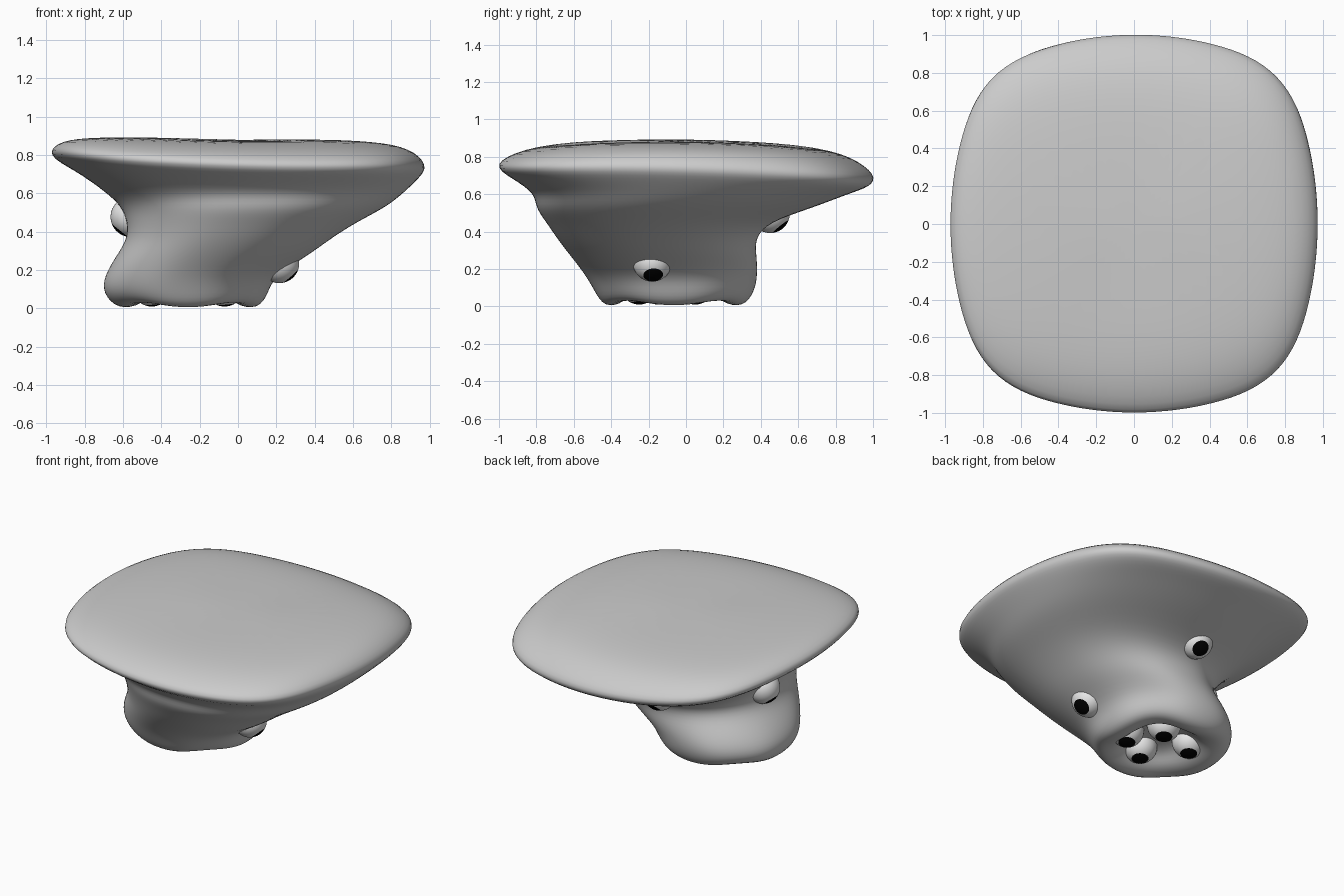
import bpy, bmesh, math
from mathutils import Vector

cube = bpy.data.objects.get("Cube")
if cube:
    bpy.data.objects.remove(cube, do_unlink=True)


def material(name, value):
    m = bpy.data.materials.new(name)
    m.use_nodes = True
    color = (value, value, value, 1)
    m.diffuse_color = color
    m.node_tree.nodes["Principled BSDF"].inputs["Base Color"].default_value = color
    return m


GREY = material("body grey", 0.6)
WHITE = material("eye white", 0.8)
BLACK = material("pupil black", 0.0)


def finish(bm, name, mats):
    bmesh.ops.recalc_face_normals(bm, faces=bm.faces)
    mesh = bpy.data.meshes.new(name)
    bm.to_mesh(mesh)
    bm.free()
    for m in mats:
        mesh.materials.append(m)
    for p in mesh.polygons:
        p.use_smooth = True
    obj = bpy.data.objects.new(name, mesh)
    bpy.context.collection.objects.link(obj)
    return obj


# Body cross-sections: height, x range, y range, tilt, corner bulge
SECTIONS = [
    (0.88, -0.40, 0.40, -0.40, 0.40, 0.01, 0.06),
    (0.87, -0.75, 0.72, -0.66, 0.70, 0.015, 0.06),
    (0.838, -0.94, 0.91, -0.88, 0.89, 0.022, 0.06),
    (0.75, -1.01, 1.00, -1.05, 1.03, 0.028, 0.07),
    (0.685, -0.86, 0.95, -0.94, 0.99, 0.025, 0.06),
    (0.605, -0.69, 0.87, -0.81, 0.88, 0.0, 0.03),
    (0.53, -0.61, 0.78, -0.81, 0.69, 0.0, 0.01),
    (0.45, -0.58, 0.62, -0.75, 0.44, 0.0, 0.0),
    (0.36, -0.58, 0.48, -0.69, 0.37, 0.0, 0.0),
    (0.27, -0.64, 0.36, -0.62, 0.38, 0.0, 0.0),
    (0.17, -0.70, 0.19, -0.54, 0.385, 0.0, -0.02),
    (0.08, -0.71, 0.16, -0.49, 0.37, 0.0, -0.03),
    (-0.008, -0.63, 0.11, -0.44, 0.31, 0.0, -0.03),
    (0.015, -0.50, -0.02, -0.33, 0.19, 0.0, -0.03),
    (0.10, -0.45, -0.06, -0.28, 0.14, 0.0, 0.0),
    (0.13, -0.35, -0.16, -0.17, 0.03, 0.0, 0.0),
]
SEGMENTS = 32


def superpower(v, p):
    return math.copysign(abs(v) ** p, v)


# Slab top flowing down into the hanging head, ending in a lobed, hollow underside
bm = bmesh.new()
rings = []
for z, x0, x1, y0, y1, tilt, corner in SECTIONS:
    ring = []
    for i in range(SEGMENTS):
        a = math.tau * i / SEGMENTS
        swell = 1 + corner * math.sin(2 * a) ** 4
        x = (x0 + x1) / 2 + (x1 - x0) / 2 * swell * superpower(math.cos(a), 0.9)
        y = (y0 + y1) / 2 + (y1 - y0) / 2 * swell * superpower(math.sin(a), 0.9)
        lobe = 0.014 * (1 - math.cos(4 * a)) if z < 0.05 else 0
        saddle = 0.8 * math.cos(2 * a)
        ring.append(bm.verts.new((x, y, z - tilt * (x + y - saddle) + lobe)))
    rings.append(ring)
for a, b in zip(rings, rings[1:]):
    for i in range(SEGMENTS):
        j = (i + 1) % SEGMENTS
        bm.faces.new((a[i], a[j], b[j], b[i]))
bm.faces.new(rings[0])
bm.faces.new(rings[-1])
body = finish(bm, "body", [GREY])
sub = body.modifiers.new("Smooth", "SUBSURF")
sub.levels = sub.render_levels = 2


# Eyes, each a ball whose pole faces along the gaze
def eye(name, center, gaze, radius=0.105):
    bm = bmesh.new()
    bmesh.ops.create_uvsphere(bm, u_segments=32, v_segments=24, radius=radius)
    for f in bm.faces:
        f.material_index = int(f.calc_center_median().z > radius * 0.86)
    obj = finish(bm, name, [WHITE, BLACK])
    obj.location = center
    obj.rotation_euler = Vector(gaze).to_track_quat("Z", "Y").to_euler()


eye("left_eye", (0.215, -0.18, 0.237), (0.65, 0.05, -0.75))
eye("back_eye", (-0.12, 0.45, 0.497), (0.1, 0.6, -0.75))
eye("right_eye", (-0.56, -0.03, 0.478), (-0.6, 0, -0.75))
for i, (x, y) in enumerate([(-0.07, -0.15), (-0.20, 0.05), (-0.26, -0.25), (-0.45, -0.01)]):
    eye(f"underside_eye_{i + 1}", (x, y, 0.115), (0.1, 0.1, -1))
